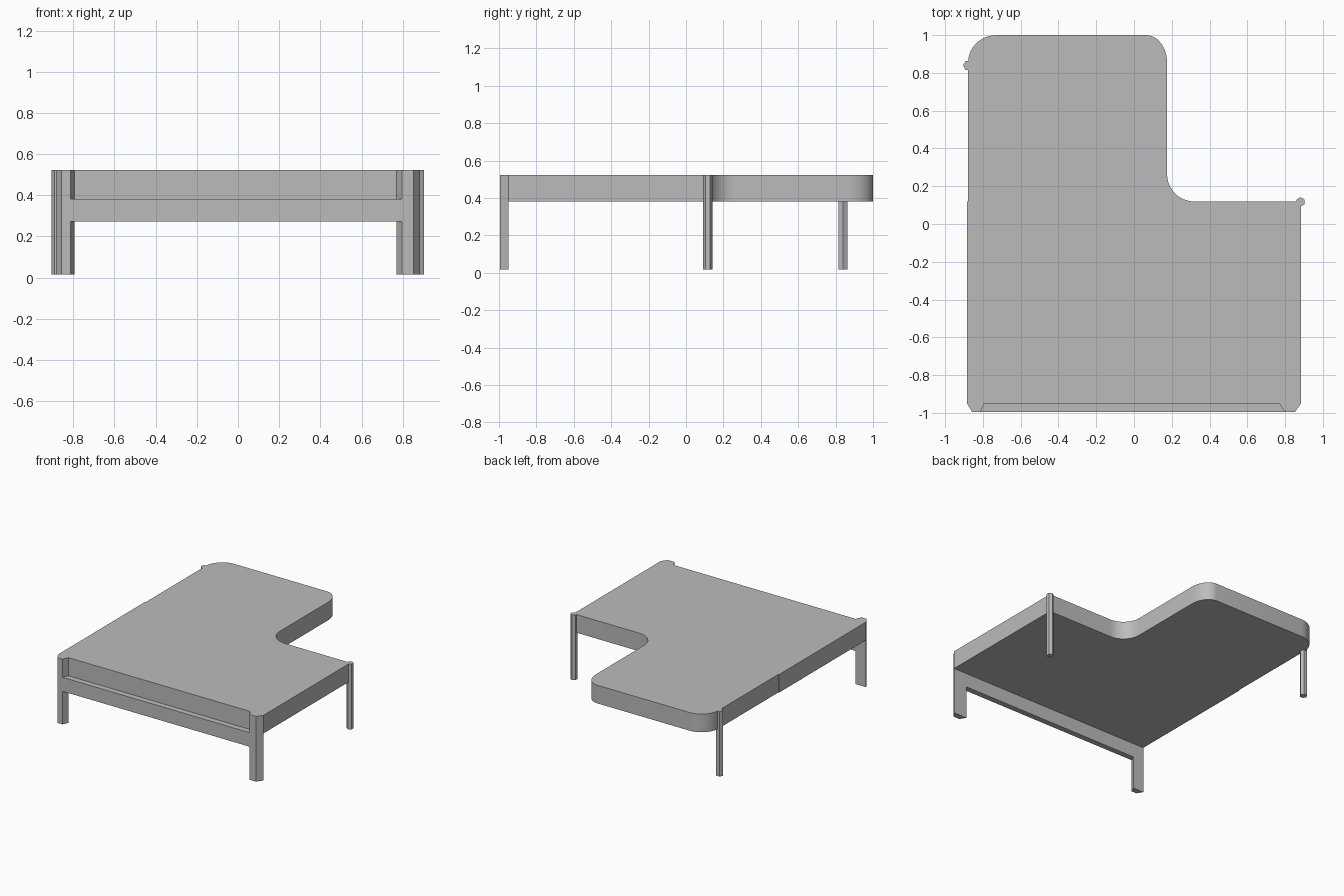
import bpy, bmesh, math

if "Cube" in bpy.data.objects:
    bpy.data.objects.remove(bpy.data.objects["Cube"], do_unlink=True)

# Single warm-neutral grey finish
grey = bpy.data.materials.new("plain grey")
grey.use_nodes = True
colour = (0.5, 0.5, 0.5, 1)
grey.diffuse_color = colour
grey.node_tree.nodes["Principled BSDF"].inputs["Base Color"].default_value = colour

BOTTOM, RAIL_LOW, SLAB_LOW, TOP = 0.016, 0.273, 0.382, 0.523
FRONT, SLAB_FRONT = -0.995, -0.95


def prism(name, outline, z0, z1, smooth=False):
    """Extrude a counter-clockwise outline from z0 up to z1."""
    bm = bmesh.new()
    base = bm.faces.new([bm.verts.new((x, y, z0)) for x, y in outline])
    up = bmesh.ops.extrude_face_region(bm, geom=[base], use_keep_orig=True)
    verts = [v for v in up["geom"] if isinstance(v, bmesh.types.BMVert)]
    bmesh.ops.translate(bm, verts=verts, vec=(0, 0, z1 - z0))
    bmesh.ops.recalc_face_normals(bm, faces=bm.faces)
    mesh = bpy.data.meshes.new(name)
    bm.to_mesh(mesh)
    bm.free()
    mesh.materials.append(grey)
    obj = bpy.data.objects.new(name, mesh)
    bpy.context.collection.objects.link(obj)
    if smooth:
        bpy.ops.object.select_all(action='DESELECT')
        obj.select_set(True)
        bpy.context.view_layer.objects.active = obj
        bpy.ops.object.shade_smooth_by_angle(angle=math.radians(35))
    return obj


def arc(cx, cy, rx, ry, start, end, steps=10):
    """Points along an elliptical arc, angles in degrees."""
    angles = [math.radians(start + (end - start) * i / steps) for i in range(steps + 1)]
    return [(cx + rx * math.cos(a), cy + ry * math.sin(a)) for a in angles]


# L-shaped top with rounded outer corners and a rounded inner corner
outline = [(-0.884, SLAB_FRONT), (0.884, SLAB_FRONT), (0.884, 0.119)]
outline += arc(0.32, 0.264, 0.145, 0.145, 270, 180)
outline += arc(0.065, 0.855, 0.11, 0.145, 0, 90)
outline += arc(-0.728, 0.855, 0.15, 0.145, 90, 180)
outline += [(-0.878, 0.119), (-0.884, 0.119)]
prism("top_slab", outline, SLAB_LOW, TOP, smooth=True)

# Chamfered front legs, full height
prism("front_left_leg", [(0.77, SLAB_FRONT), (0.797, FRONT), (0.852, FRONT), (0.884, SLAB_FRONT)],
      BOTTOM, TOP)
prism("front_right_leg", [(-0.884, SLAB_FRONT), (-0.857, FRONT), (-0.813, FRONT), (-0.793, SLAB_FRONT)],
      BOTTOM, TOP)

# Rail between the front legs, under the slab edge
prism("front_rail", [(-0.813, FRONT), (0.797, FRONT), (0.77, SLAB_FRONT), (-0.793, SLAB_FRONT)],
      RAIL_LOW, SLAB_LOW)

# Slim six-sided back legs
for name, x, y, r, turn in (("back_left_leg", 0.882, 0.117, 0.025, 30),
                            ("back_right_leg", -0.878, 0.84, 0.027, 0)):
    prism(name, arc(x, y, r, r, turn, turn + 300, 5), BOTTOM, TOP)
